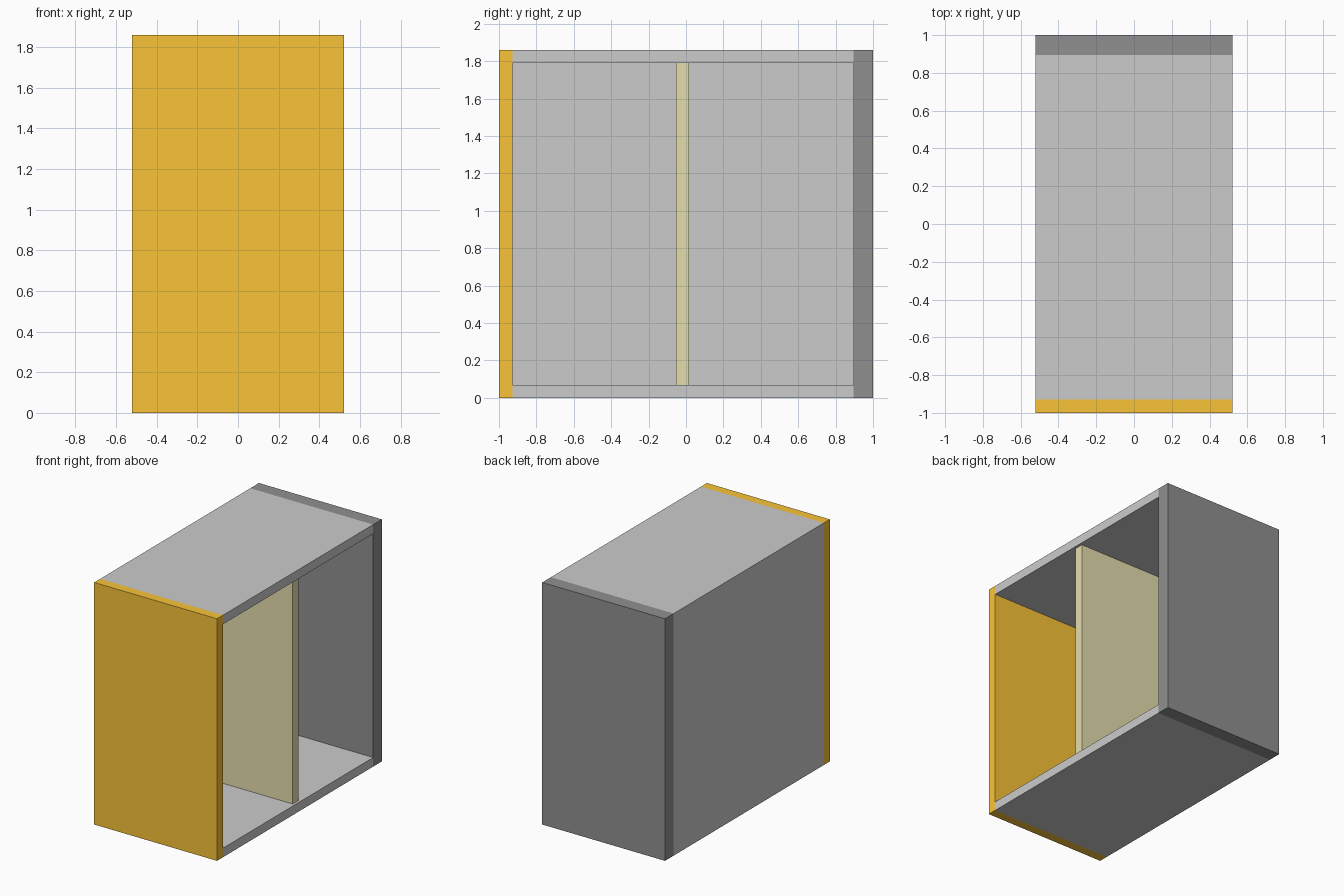
import bpy

if "Cube" in bpy.data.objects:
    bpy.data.objects.remove(bpy.data.objects["Cube"])


def material(name, rgb):
    m = bpy.data.materials.new(name)
    m.diffuse_color = (*rgb, 1.0)
    m.use_nodes = True
    m.node_tree.nodes["Principled BSDF"].inputs["Base Color"].default_value = m.diffuse_color
    return m


def panel(name, x, y, z, mat=None):
    """Box spanning the given (min, max) ranges."""
    lo, hi = zip(x, y, z)
    bpy.ops.mesh.primitive_cube_add(
        size=1, location=[(a + b) / 2 for a, b in zip(lo, hi)])
    ob = bpy.context.object
    ob.name = name
    ob.scale = [b - a for a, b in zip(lo, hi)]
    bpy.ops.object.transform_apply(location=False, rotation=False, scale=True)
    if mat:
        ob.data.materials.append(mat)
    return ob


W, H, T = 0.522, 1.86, 0.07        # half width, height, board thickness
FRONT, BACK = -0.928, 0.895        # inner faces of front and back panels
orange = material("orange", (0.95, 0.55, 0.04))
dark = material("dark_grey", (0.28, 0.28, 0.28))
cream = material("cream", (0.78, 0.73, 0.42))

# End panels
panel("front_panel", (-W, W), (-1, FRONT), (0, H), orange)
panel("back_panel", (-W, W), (BACK, 1), (0, H), dark)

# Shell: closed left side, open right side
panel("left_side", (-W, -W + T), (FRONT, BACK), (0, H))
for name, z in (("bottom_panel", 0), ("top_panel", H - T)):
    panel(name, (-W + T, W), (FRONT, BACK), (z, z + T))

# Upright divider, slightly set back from the open side
panel("divider", (-W + T, W - 0.02), (-0.053, 0.017), (T, H - T), cream)
